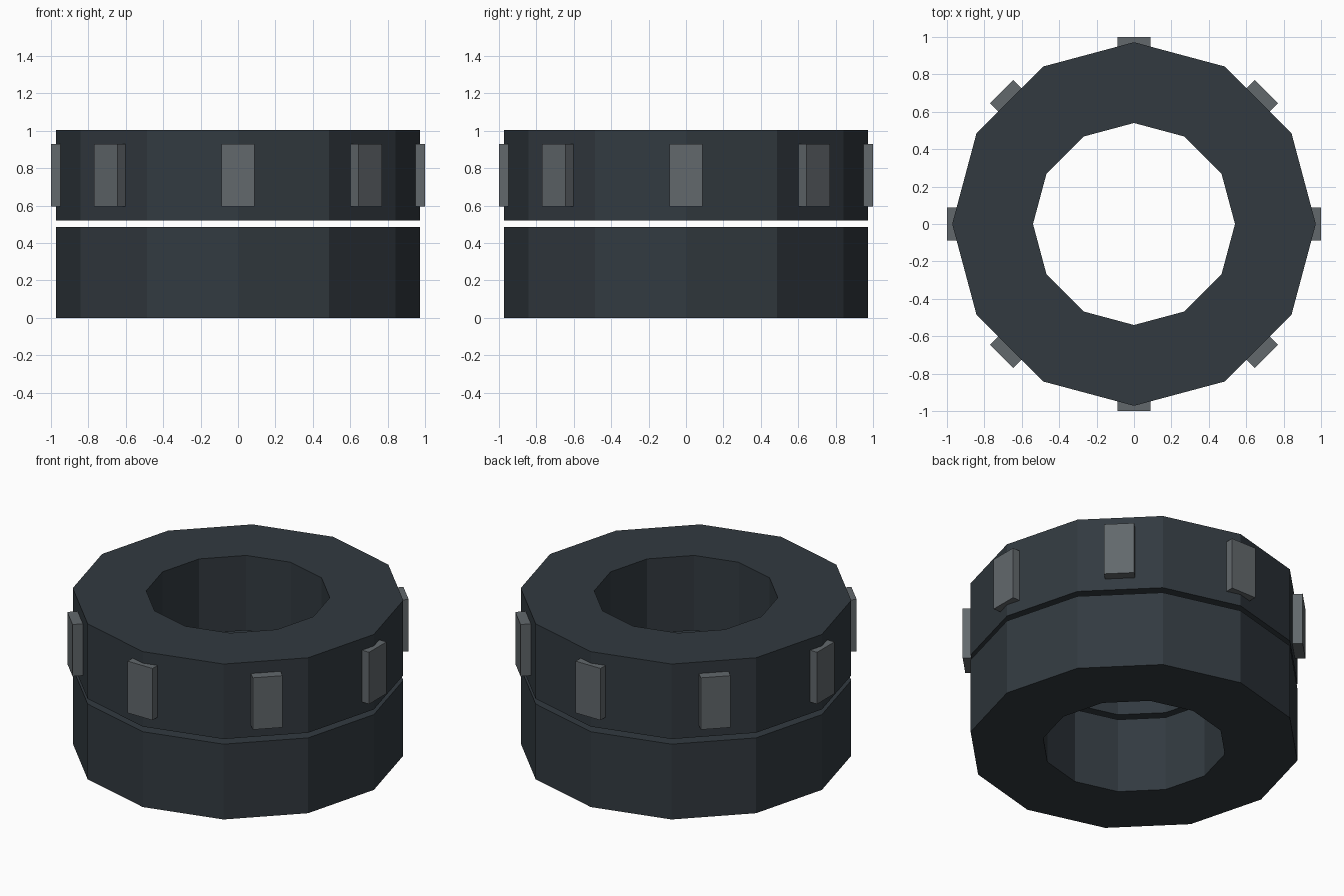
import bpy, bmesh
from math import cos, sin, pi
from mathutils import Matrix

cube = bpy.data.objects.get("Cube")
if cube:
    bpy.data.objects.remove(cube, do_unlink=True)


def material(name, colour):
    m = bpy.data.materials.new(name)
    m.use_nodes = True
    m.diffuse_color = colour
    m.node_tree.nodes["Principled BSDF"].inputs["Base Color"].default_value = colour
    return m


def finish(bm, name, mat):
    bmesh.ops.recalc_face_normals(bm, faces=bm.faces)
    mesh = bpy.data.meshes.new(name)
    bm.to_mesh(mesh)
    bm.free()
    mesh.materials.append(mat)
    obj = bpy.data.objects.new(name, mesh)
    bpy.context.collection.objects.link(obj)
    return obj


def ring(name, z0, z1, mat, outer=0.972, inner=0.54, sides=12):
    # Rectangular section carried round a twelve-sided path
    bm = bmesh.new()
    section = [(inner, z0), (outer, z0), (outer, z1), (inner, z1)]
    loops = []
    for i in range(sides):
        a = 2 * pi * i / sides
        loops.append([bm.verts.new((r * cos(a), r * sin(a), z)) for r, z in section])
    for i in range(sides):
        a, b = loops[i], loops[(i + 1) % sides]
        for k in range(4):
            n = (k + 1) % 4
            bm.faces.new((a[k], b[k], b[n], a[n]))
    return finish(bm, name, mat)


def lug(name, angle, mat):
    # Upright block set into the ring wall
    bm = bmesh.new()
    place = (Matrix.Rotation(angle, 4, 'Z')
             @ Matrix.Translation((0.955, 0, 0.763))
             @ Matrix.Diagonal((0.09, 0.177, 0.335, 1)))
    bmesh.ops.create_cube(bm, size=1, matrix=place)
    return finish(bm, name, mat)


dark = material("dark slate", (0.032, 0.042, 0.051, 1))
grey = material("mid grey", (0.122, 0.138, 0.15, 1))

# Two stacked rings with a narrow gap
ring("lower_ring", 0, 0.487, dark)
ring("upper_ring", 0.52, 1.005, dark)

# Eight lugs round the upper ring
for i in range(8):
    lug(f"lug_{i + 1}", i * pi / 4, grey)
